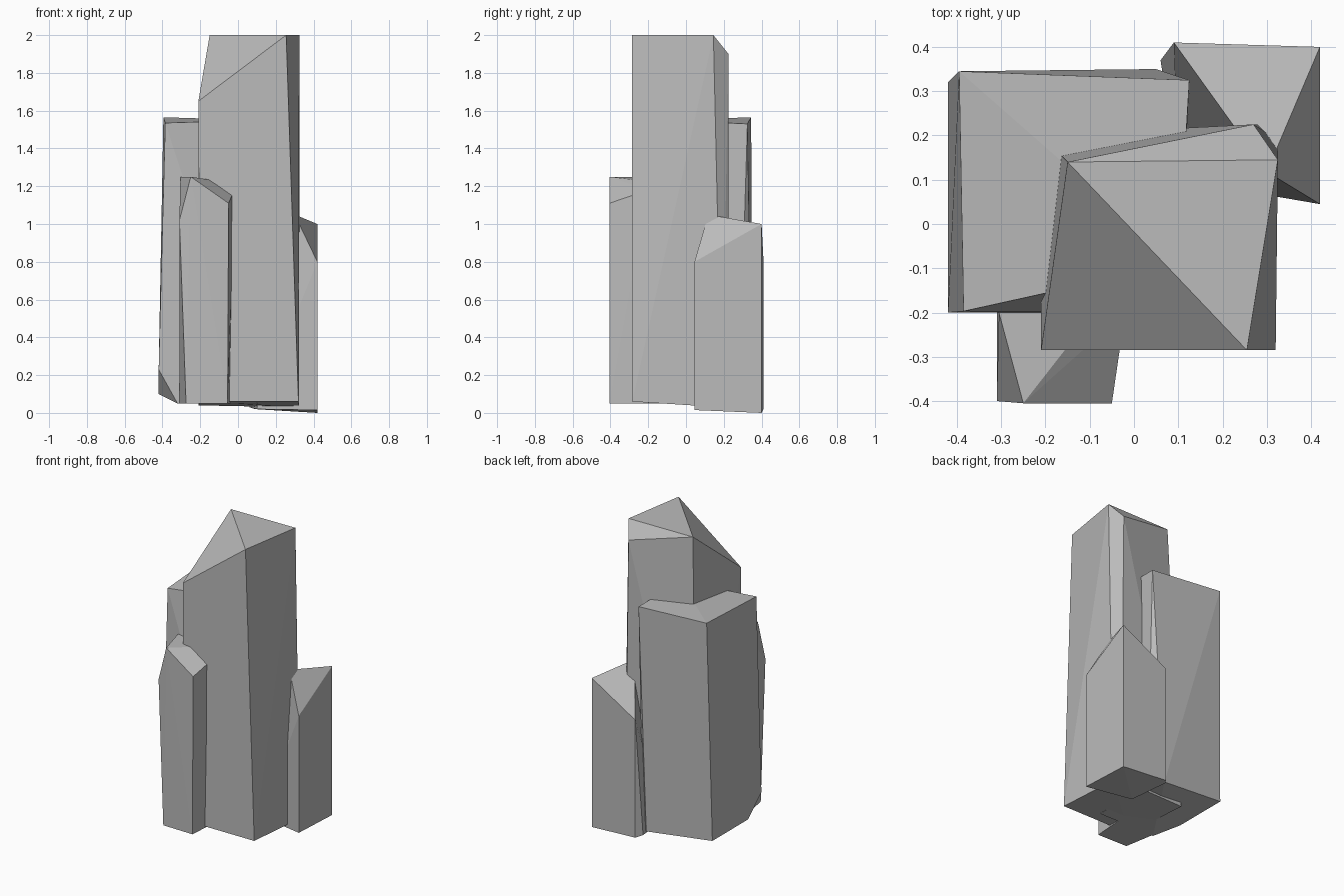
import bpy
import bmesh

default_cube = bpy.data.objects.get("Cube")
if default_cube:
    bpy.data.objects.remove(default_cube, do_unlink=True)

# One plain stone colour
stone = bpy.data.materials.new("stone_grey")
stone.use_nodes = True
stone_colour = (0.5, 0.5, 0.5, 1)
stone.diffuse_color = stone_colour
stone.node_tree.nodes["Principled BSDF"].inputs["Base Color"].default_value = stone_colour


def add_pillar(name, base, crown):
    """Build a faceted stone pillar as the hull around its base and crown corners."""
    mesh = bpy.data.meshes.new(name)
    bm = bmesh.new()
    for corner in base + crown:
        bm.verts.new(corner)
    hull = bmesh.ops.convex_hull(bm, input=bm.verts[:], use_existing_faces=False)
    unused = {g for g in hull["geom_interior"] + hull["geom_unused"]
              if isinstance(g, bmesh.types.BMVert)}
    bmesh.ops.delete(bm, geom=list(unused), context="VERTS")
    bmesh.ops.recalc_face_normals(bm, faces=bm.faces[:])
    bm.to_mesh(mesh)
    bm.free()
    mesh.materials.append(stone)
    pillar = bpy.data.objects.new(name, mesh)
    bpy.context.scene.collection.objects.link(pillar)
    return pillar


# Tall central pillar with a slanted front left corner
add_pillar(
    "central_pillar",
    base=[(-.2, -.285, .06), (.32, -.285, .06), (.325, .19, .03),
          (.29, .225, .03), (-.21, .2, .04)],
    crown=[(-.21, -.285, 1.65), (.255, -.285, 2), (.325, .145, 2),
           (.27, .225, 1.9), (-.15, .14, 2)])

# Broad left pillar with a chipped lower corner
add_pillar(
    "left_pillar",
    base=[(-.42, -.2, .23), (-.42, -.06, .1), (-.32, -.2, .05),
          (.1, -.2, .05), (.125, .28, .05), (.05, .35, .05), (-.42, .32, .1)],
    crown=[(-.385, -.197, 1.535), (.1, -.09, 1.55),
           (.125, .325, 1.53), (-.395, .345, 1.565)])

# Small front pillar sloping down to the right
add_pillar(
    "front_pillar",
    base=[(-.275, -.4, .05), (-.055, -.405, .05), (-.04, -.2, .05),
          (-.31, -.2, .05)],
    crown=[(-.31, -.4, 1.02), (-.25, -.405, 1.25), (-.05, -.405, 1.11),
           (-.02, -.2, 1.18), (-.09, -.2, 1.225), (-.305, -.2, 1.25)])

# Short rear pillar with a single peak
add_pillar(
    "rear_pillar",
    base=[(.1, .1, .02), (.42, .045, .015), (.42, .4, 0),
          (.09, .41, .02), (.06, .37, .03)],
    crown=[(.42, .045, .8), (.42, .4, 1), (.09, .41, .81), (.3, .118, 1.05)])
